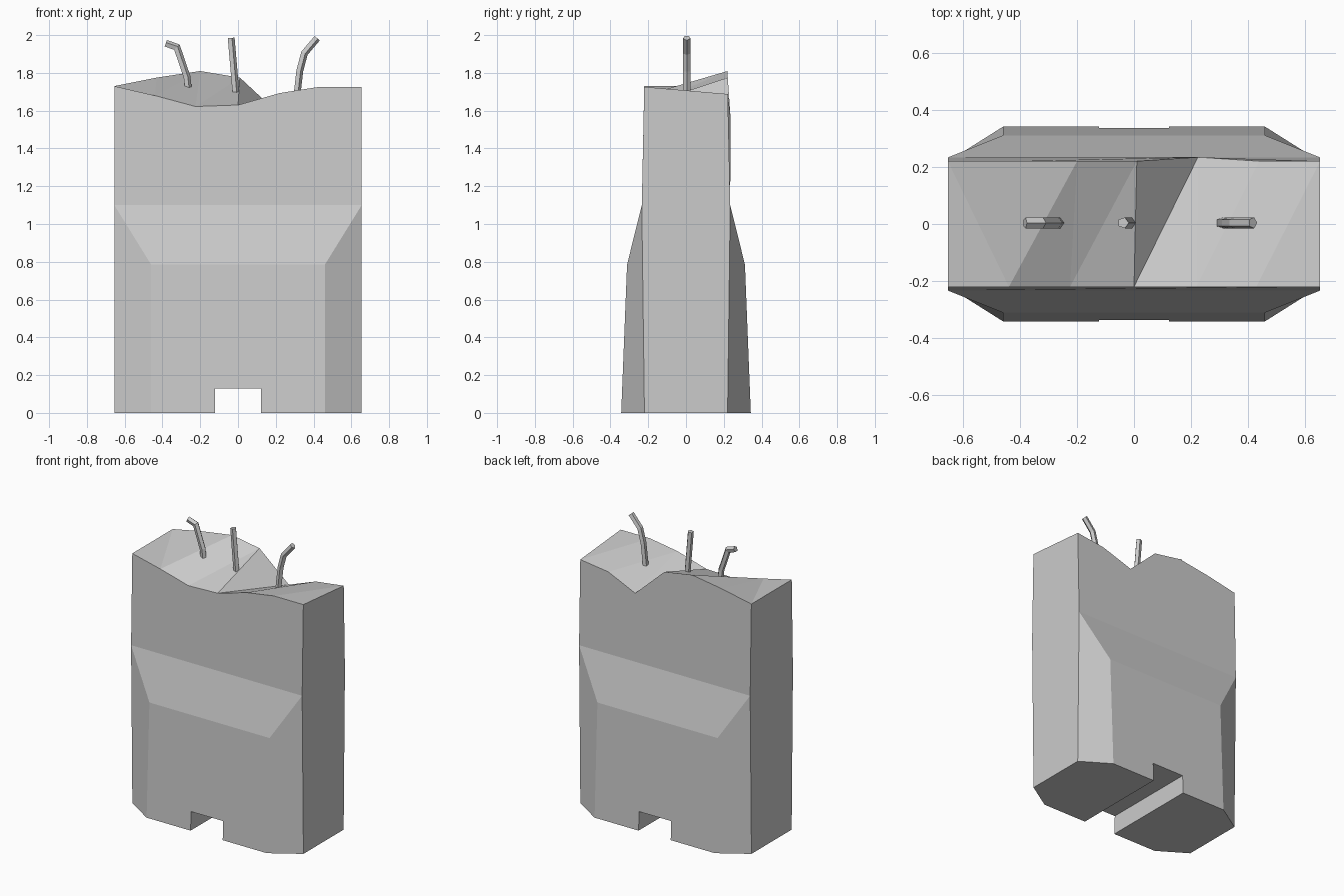
import bpy, bmesh, math
from mathutils import Vector

if "Cube" in bpy.data.objects:
    bpy.data.objects.remove(bpy.data.objects["Cube"])

W = 0.655


def make_object(name, bm):
    bmesh.ops.recalc_face_normals(bm, faces=bm.faces)
    mesh = bpy.data.meshes.new(name)
    bm.to_mesh(mesh)
    bm.free()
    obj = bpy.data.objects.new(name, mesh)
    bpy.context.collection.objects.link(obj)
    return obj


# Broken rim profiles (x, z), left to right
front_rim = [(-W, 1.73), (-0.44, 1.68), (-0.225, 1.622), (0, 1.63),
             (0.22, 1.693), (0.43, 1.726), (W, 1.726)]
back_rim = [(-W, 1.73), (-0.43, 1.775), (-0.2, 1.81), (0.01, 1.775),
            (0.225, 1.575), (0.44, 1.66), (W, 1.688)]

# Barrier body: flared foot, slanted shoulder, jagged top
bm = bmesh.new()


def build_side(s, rim):
    def v(x, y, z):
        return bm.verts.new((x, s * y, z))
    end0, foot, knee, waist = [
        [v(-x, y, z), v(x, y, z)] for x, y, z in
        [(W, 0.22, 0), (0.46, 0.343, 0), (0.46, 0.312, 0.785), (W, 0.234, 1.1)]]
    top = [v(x, 0.235 if z < 1.6 else 0.221, z) for x, z in rim]
    bm.faces.new([foot[0], foot[1], knee[1], knee[0]])
    bm.faces.new([knee[0], knee[1], waist[1], waist[0]])
    for i in (0, 1):
        bm.faces.new([end0[i], foot[i], knee[i], waist[i]])
    bm.faces.new([waist[0], waist[1]] + top[::-1])
    return end0, foot, waist, top


fe, ff, fw, ft = build_side(-1, front_rim)
be, bf, bw, bt = build_side(1, back_rim)
for i, j in ((0, 0), (1, -1)):
    bm.faces.new([fe[i], fw[i], ft[j], bt[j], bw[i], be[i]])
bm.faces.new([fe[0], ff[0], ff[1], fe[1], be[1], bf[1], bf[0], be[0]])

# Fractured top facets
for i in range(6):
    if i == 0:
        bm.faces.new([ft[0], ft[1], bt[0]])
        bm.faces.new([bt[0], ft[1], bt[1]])
    else:
        bm.faces.new([ft[i], ft[i + 1], bt[i + 1]])
        bm.faces.new([ft[i], bt[i + 1], bt[i]])
body = make_object("barrier_body", bm)

# Drain slot through the foot
bm = bmesh.new()
bmesh.ops.create_cube(bm, size=1)
bmesh.ops.scale(bm, vec=(0.246, 1.2, 0.26), verts=bm.verts)
cutter = make_object("slot_cutter", bm)
cutter.hide_render = True
cutter.hide_viewport = False
mod = body.modifiers.new("slot", 'BOOLEAN')
mod.operation = 'DIFFERENCE'
mod.solver = 'EXACT'
mod.object = cutter
bpy.context.view_layer.objects.active = body
bpy.ops.object.modifier_apply(modifier=mod.name)
bpy.data.objects.remove(cutter)


# Bent rebar: five-sided tubes with mitred bends in the xz plane
def rebar(name, path, r=0.02, sides=5):
    bm = bmesh.new()
    pts = [Vector((x, 0.004, z)) for x, z in path]
    rings = []
    for i, p in enumerate(pts):
        a = (p - pts[i - 1]).normalized() if i else None
        b = (pts[i + 1] - p).normalized() if i + 1 < len(pts) else None
        t = ((a or b) + (b or a)).normalized()
        n = Vector((t.z, 0, -t.x)) / t.dot(a or b)
        rings.append([bm.verts.new(p + n * r * math.cos(k * math.tau / sides)
                                   + Vector((0, r * math.sin(k * math.tau / sides), 0)))
                      for k in range(sides)])
    for lo, hi in zip(rings, rings[1:]):
        for k in range(sides):
            m = (k + 1) % sides
            bm.faces.new([lo[k], lo[m], hi[m], hi[k]])
    bm.faces.new(rings[0])
    bm.faces.new(rings[-1])
    make_object(name, bm)


rebar("rebar_left", [(-0.262, 1.69), (-0.272, 1.78), (-0.325, 1.935), (-0.383, 1.955)])
rebar("rebar_middle", [(-0.01, 1.66), (-0.038, 1.985)])
rebar("rebar_right", [(0.308, 1.66), (0.325, 1.81), (0.35, 1.905), (0.418, 1.985)])
